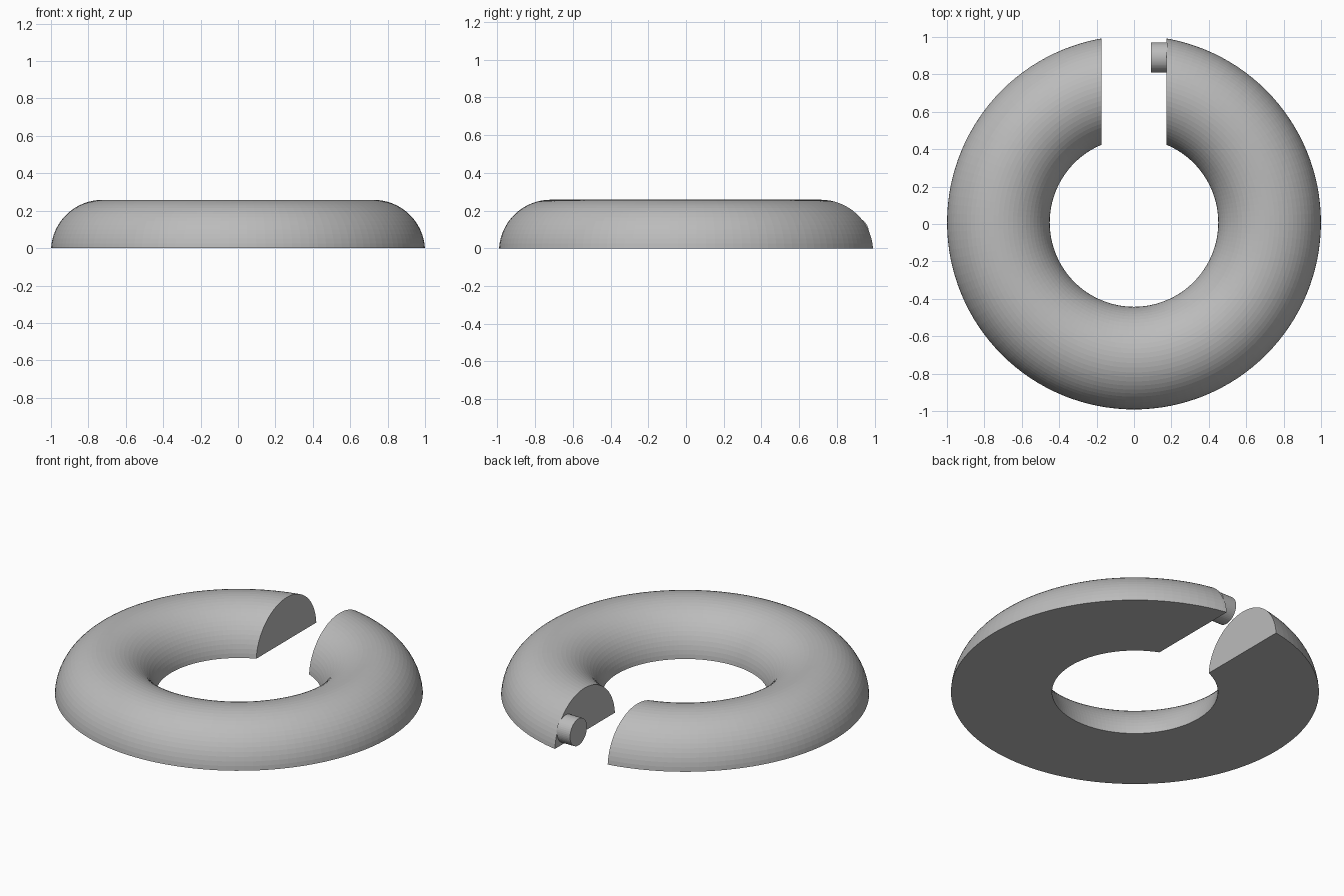
import bpy
import bmesh
from math import sin, cos, pi, asin
from mathutils import Matrix, Vector

old = bpy.data.objects.get("Cube")
if old:
    bpy.data.objects.remove(old, do_unlink=True)

OUTER, TUBE, HEIGHT = 1.0, 0.275, 0.258
GAP = 0.175          # half width of the opening
Y_SHIFT = 0.008      # centres the open ring

grey = bpy.data.materials.new("plain grey")
grey.use_nodes = True
colour = (0.5, 0.5, 0.5, 1)
grey.diffuse_color = colour
grey.node_tree.nodes["Principled BSDF"].inputs["Base Color"].default_value = colour


def make_object(name, bm):
    bmesh.ops.recalc_face_normals(bm, faces=bm.faces)
    mesh = bpy.data.meshes.new(name)
    bm.to_mesh(mesh)
    bm.free()
    mesh.materials.append(grey)
    obj = bpy.data.objects.new(name, mesh)
    bpy.context.collection.objects.link(obj)
    return obj


# Ring: flat-bottomed round section spun about z
bm = bmesh.new()
steps = 32
sink = TUBE - HEIGHT
start = asin(sink / TUBE)
section = []
for i in range(steps + 1):
    a = start + (pi - 2 * start) * i / steps
    section.append(bm.verts.new((OUTER - TUBE + TUBE * cos(a), 0, TUBE * sin(a) - sink)))
edges = [bm.edges.new((section[i], section[(i + 1) % len(section)])) for i in range(len(section))]
bmesh.ops.spin(bm, geom=section + edges, cent=(0, 0, 0), axis=(0, 0, 1),
               angle=2 * pi, steps=128, use_merge=True)
bmesh.ops.remove_doubles(bm, verts=bm.verts, dist=0.0001)
bmesh.ops.translate(bm, verts=bm.verts, vec=(0, Y_SHIFT, 0))
ring = make_object("open_ring", bm)

# Opening cut through the back of the ring
bm = bmesh.new()
bmesh.ops.create_cube(bm, size=1, matrix=Matrix.Translation((0, 0.75, 0.1)) @ Matrix.Diagonal((2 * GAP, 1.2, 1, 1)))
cutter = make_object("gap_cutter", bm)
cutter.hide_render = True
cut = ring.modifiers.new("gap", "BOOLEAN")
cut.operation = "DIFFERENCE"
cut.solver = "EXACT"
cut.object = cutter
bpy.context.view_layer.objects.active = ring
ring.select_set(True)
bpy.ops.object.modifier_apply(modifier=cut.name)
bpy.data.objects.remove(cutter, do_unlink=True)

# Peg on the left cut face, pointing across the opening
bm = bmesh.new()
tip, root = 0.09, GAP + 0.005
place = Matrix.Translation(Vector(((tip + root) / 2, 0.89, 0.085))) @ Matrix.Rotation(pi / 2, 4, "Y")
bmesh.ops.create_cone(bm, cap_ends=True, segments=48, radius1=0.08, radius2=0.08,
                      depth=root - tip, matrix=place)
make_object("closing_peg", bm)
